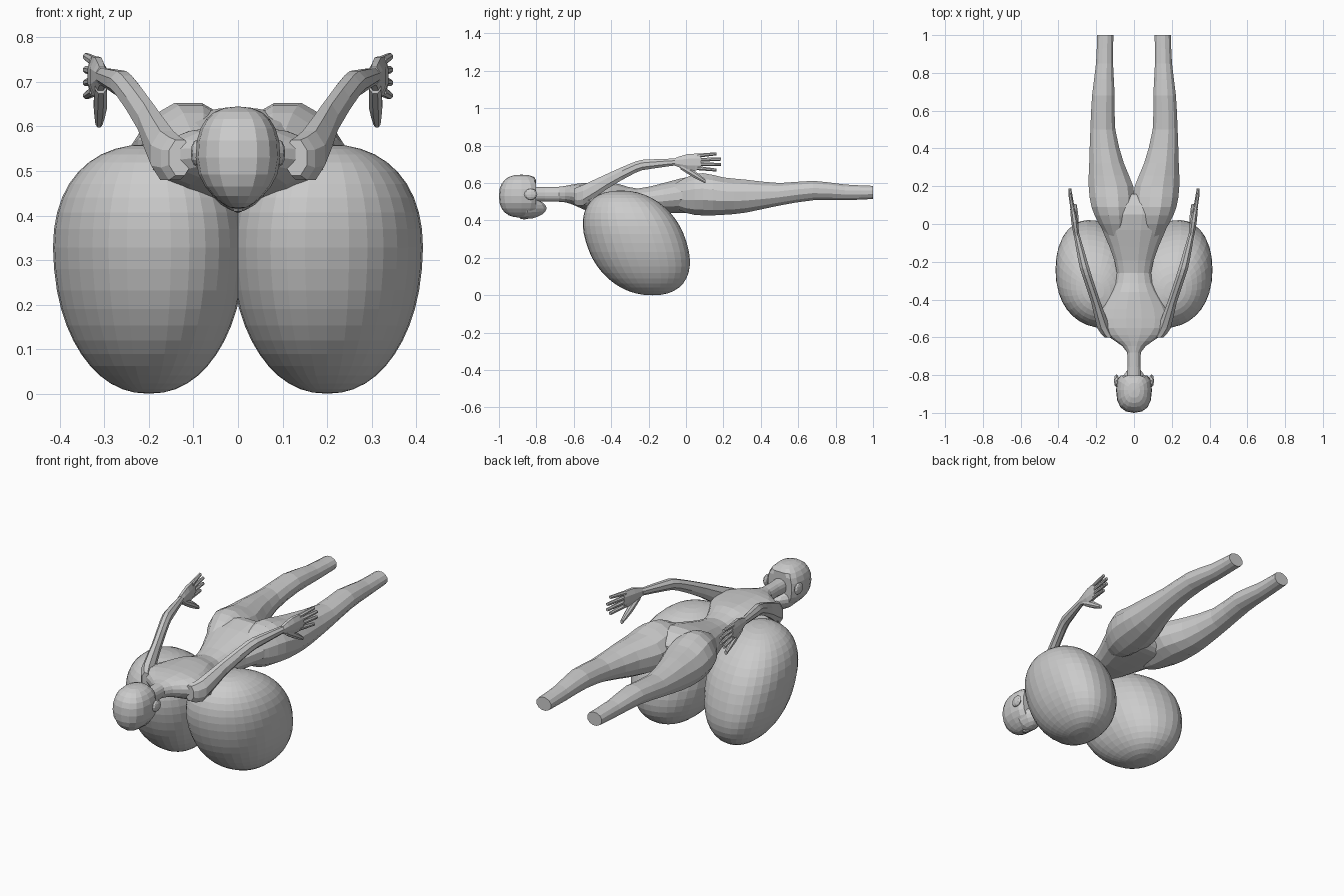
import bpy, bmesh, math
from mathutils import Vector

cube = bpy.data.objects.get("Cube")
if cube:
    bpy.data.objects.remove(cube, do_unlink=True)

grey = bpy.data.materials.new("clay grey")
grey.use_nodes = True
colour = (0.6, 0.6, 0.6, 1)
grey.diffuse_color = colour
grey.node_tree.nodes["Principled BSDF"].inputs["Base Color"].default_value = colour


def finish(name, bm, mirror):
    """Turn a bmesh into a named object, mirrored left to right for pairs."""
    bmesh.ops.recalc_face_normals(bm, faces=bm.faces)
    mesh = bpy.data.meshes.new(name)
    bm.to_mesh(mesh)
    bm.free()
    mesh.materials.append(grey)
    obj = bpy.data.objects.new(name, mesh)
    bpy.context.collection.objects.link(obj)
    if mirror:
        obj.modifiers.new("Mirror", "MIRROR")


def soften(value, power):
    """Swell a unit coordinate so that round sections become a little boxy."""
    return math.copysign(abs(value) ** power, value)


def curve_through(stations, steps):
    """Catmull-Rom in-betweens for a list of number tuples."""
    stations = [Vector(s) for s in stations]
    last = len(stations) - 1
    path = []
    for i in range(last):
        start, end = stations[i], stations[i + 1]
        leave = (end - stations[max(i - 1, 0)]) / 2
        arrive = (stations[min(i + 2, last)] - start) / 2
        for step in range(steps):
            t = step / steps
            ease = t * t * (3 - 2 * t)
            path.append(start.lerp(end, ease)
                        + leave * t * (1 - t) ** 2 - arrive * t * t * (1 - t))
    return path + [stations[last]]


def limb(name, stations, sides=8, steps=2, power=1, mirror=True):
    """Skin upright elliptical rings: centre x, y, z, half width, half height."""
    bm = bmesh.new()
    reach = 1 / math.cos(math.pi / sides)
    loops = []
    for x, y, z, wide, tall in curve_through(stations, steps):
        loop = []
        for k in range(sides):
            angle = math.tau * (k + 0.5) / sides
            across = soften(math.cos(angle), power) * reach * wide
            up = soften(math.sin(angle), power) * reach * tall
            loop.append(bm.verts.new((x + across, y, z + up)))
        loops.append(loop)
    for near, far in zip(loops, loops[1:]):
        for k in range(sides):
            n = (k + 1) % sides
            bm.faces.new((near[k], near[n], far[n], far[k]))
    bm.faces.new(loops[0])
    bm.faces.new(loops[-1])
    finish(name, bm, mirror)


def blob(name, centre, size, segments, rings, reshape=None, power=1, mirror=False):
    """A ball, reshaped by a rule on its unit coordinates, then sized and placed."""
    bm = bmesh.new()
    bmesh.ops.create_uvsphere(bm, u_segments=segments, v_segments=rings, radius=1)
    for vert in bm.verts:
        p = Vector(soften(c, power) for c in vert.co)
        if reshape:
            reshape(p)
        vert.co = Vector(c + s * u for c, s, u in zip(centre, size, p))
    finish(name, bm, mirror)


def face_shape(p):
    """Narrow the face towards the ground and flatten the back of the head."""
    p.x *= 1 - 0.4 * min(p.z, 0) ** 2
    p.y = min(p.y, 0.65)


def chin_shape(p):
    """Taper the jaw to the chin and tilt the chin away from the face."""
    p.x *= 1 - 0.4 * p.y
    p.x *= 1 + 0.3 * p.z
    p.z *= 1 - 0.25 * p.y


def chest_shape(p):
    """Narrow below, lean the top forward and set the outer side back."""
    p.x *= 1 + 0.12 * p.z
    p.y += 0.14 * p.x - 0.32 * p.z


# Torso from neck to seat
torso = {
    "nape": (0, -0.82, 0.54, 0.04, 0.04),
    "neck": (0, -0.68, 0.54, 0.036, 0.04),
    "collar": (0, -0.62, 0.54, 0.1, 0.05),
    "shoulders": (0, -0.55, 0.53, 0.185, 0.07),
    "ribs": (0, -0.45, 0.51, 0.18, 0.09),
    "under ribs": (0, -0.36, 0.51, 0.125, 0.085),
    "waist": (0, -0.26, 0.51, 0.09, 0.06),
    "belly": (0, -0.12, 0.52, 0.13, 0.08),
    "hips": (0, 0.05, 0.54, 0.2, 0.1),
    "seat": (0, 0.13, 0.53, 0.19, 0.08),
    "crotch": (0, 0.16, 0.53, 0.1, 0.05),
}
limb("torso", torso.values(), sides=16, power=0.95, mirror=False)

# Head, facing down
blob("head", (0, -0.88, 0.53), (0.095, 0.12, 0.115), 16, 12, face_shape, power=0.82)
blob("jaw", (0, -0.825, 0.465), (0.065, 0.08, 0.055), 10, 8, chin_shape)
blob("nose", (0, -0.865, 0.42), (0.015, 0.03, 0.015), 6, 4)
blob("ear", (0.093, -0.83, 0.54), (0.013, 0.035, 0.03), 8, 6, mirror=True)

# Large rounded chest
blob("chest", (0.2, -0.265, 0.28), (0.213, 0.265, 0.28), 32, 22,
     chest_shape, power=0.9, mirror=True)

# Legs, cut flat at the ankles
leg = {
    "hip": (0.09, -0.1, 0.53, 0.03, 0.04),
    "pelvis": (0.1, 0, 0.535, 0.085, 0.095),
    "buttock": (0.112, 0.09, 0.54, 0.113, 0.113),
    "thigh": (0.122, 0.2, 0.53, 0.118, 0.1),
    "mid thigh": (0.145, 0.32, 0.53, 0.092, 0.088),
    "knee": (0.165, 0.5, 0.54, 0.066, 0.06),
    "calf": (0.162, 0.68, 0.56, 0.06, 0.052),
    "shin": (0.156, 0.85, 0.55, 0.045, 0.042),
    "ankle": (0.152, 1, 0.55, 0.043, 0.035),
}
limb("leg", leg.values(), sides=12)

# Arms swept back
arm = {
    "joint": (0.13, -0.6, 0.53, 0.025, 0.04),
    "shoulder": (0.16, -0.55, 0.535, 0.035, 0.055),
    "upper arm": (0.2, -0.42, 0.61, 0.025, 0.04),
    "elbow": (0.25, -0.27, 0.685, 0.025, 0.03),
    "forearm": (0.27, -0.2, 0.7, 0.024, 0.026),
    "wrist": (0.305, -0.05, 0.713, 0.015, 0.018),
}
limb("arm", arm.values())

# Hands with fanned fingers and a lowered thumb
palm = {
    "heel": (0.305, -0.06, 0.713, 0.014, 0.02),
    "middle": (0.314, 0.01, 0.712, 0.018, 0.043),
    "knuckles": (0.325, 0.08, 0.713, 0.013, 0.043),
}
limb("palm", palm.values())
for i, finger in enumerate(("index", "middle", "ring", "little")):
    spread = i - 1.5
    base = (0.322, 0.06, 0.713 + 0.022 * spread, 0.012, 0.011)
    tip = (0.34, 0.19 - 0.012 * spread ** 2, 0.713 + 0.029 * spread, 0.008, 0.008)
    limb(finger + "_finger", (base, tip))
thumb = {
    "root": (0.308, -0.03, 0.69, 0.013, 0.016),
    "knuckle": (0.309, 0.04, 0.65, 0.015, 0.02),
    "tip": (0.312, 0.105, 0.608, 0.008, 0.01),
}
limb("thumb", thumb.values())
